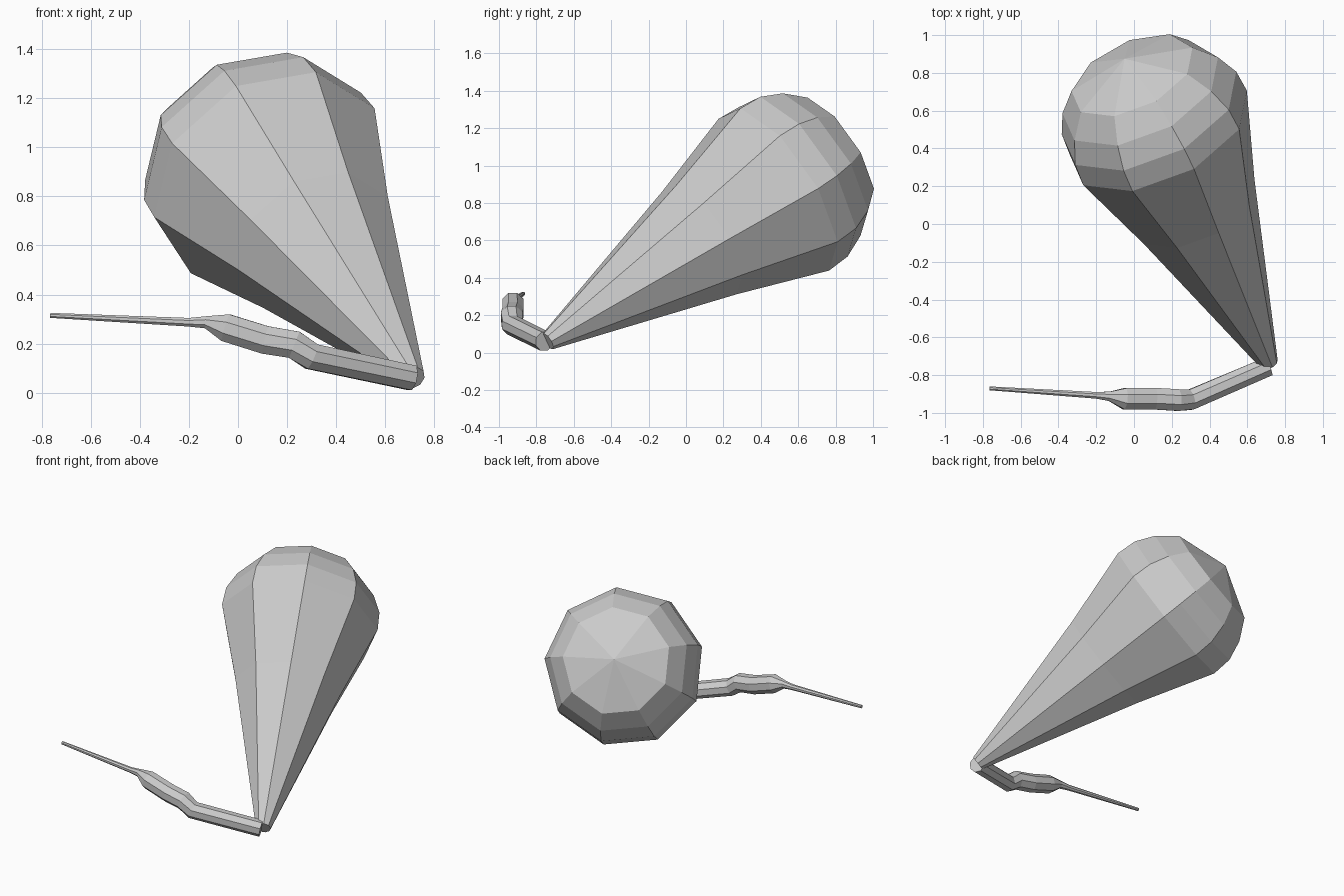
import bpy, bmesh
from math import cos, sin, radians, tau
from mathutils import Vector

if "Cube" in bpy.data.objects:
    bpy.data.objects.remove(bpy.data.objects["Cube"])


def loft(name, rings, sides, phase=0.0, ref=Vector((0, 1, 0)), tip=None):
    """Skin rings given as (centre, normal, radius); optional pole closes the end."""
    bm = bmesh.new()
    loops = []
    for centre, normal, radius in rings:
        n = normal.normalized()
        u = (ref - n * ref.dot(n)).normalized()
        w = n.cross(u)
        loop = []
        for i in range(sides):
            a = phase + tau * i / sides
            loop.append(bm.verts.new(centre + (u * cos(a) + w * sin(a)) * radius))
        loops.append(loop)
    for a, b in zip(loops, loops[1:]):
        for i in range(sides):
            j = (i + 1) % sides
            bm.faces.new((a[i], a[j], b[j], b[i]))
    bm.faces.new(loops[0][::-1])
    if tip is None:
        bm.faces.new(loops[-1])
    else:
        pole = bm.verts.new(tip)
        for i in range(sides):
            bm.faces.new((loops[-1][i], loops[-1][(i + 1) % sides], pole))
    bmesh.ops.recalc_face_normals(bm, faces=bm.faces)
    mesh = bpy.data.meshes.new(name)
    bm.to_mesh(mesh)
    bm.free()
    obj = bpy.data.objects.new(name, mesh)
    bpy.context.collection.objects.link(obj)
    return obj


# Bulb: nine-sided cone flaring from a small foot to a rounded dome
foot = Vector((0.715, -0.74, 0.06))
axis = Vector((-0.367, 0.775, 0.511)).normalized()
profile = [(0.0, 0.05), (1.065, 0.347), (1.585, 0.513), (1.718, 0.505),
           (1.845, 0.45), (1.966, 0.35)]
loft("bulb", [(foot + axis * t, axis, r) for t, r in profile], 9,
     phase=radians(-8), tip=foot + axis * 2.08)

# Stalk: thick bent tube narrowing to a thin needle
path = [(0.71, -0.755, 0.06, 0.055), (0.30, -0.93, 0.147, 0.058),
        (0.23, -0.932, 0.195, 0.062), (0.11, -0.925, 0.215, 0.062),
        (-0.05, -0.925, 0.265, 0.061), (-0.13, -0.912, 0.287, 0.027),
        (-0.20, -0.907, 0.287, 0.019), (-0.765, -0.87, 0.315, 0.011)]
points = [Vector(p[:3]) for p in path]
rings = []
for i, p in enumerate(points):
    ahead = points[min(i + 1, len(points) - 1)]
    behind = points[max(i - 1, 0)]
    d = Vector((0, 0, 0))
    if i < len(points) - 1:
        d += (ahead - p).normalized()
    if i > 0:
        d += (p - behind).normalized()
    rings.append((p, d, path[i][3]))
loft("stalk", rings, 8, phase=radians(22.5), ref=Vector((0, 0, 1)))
